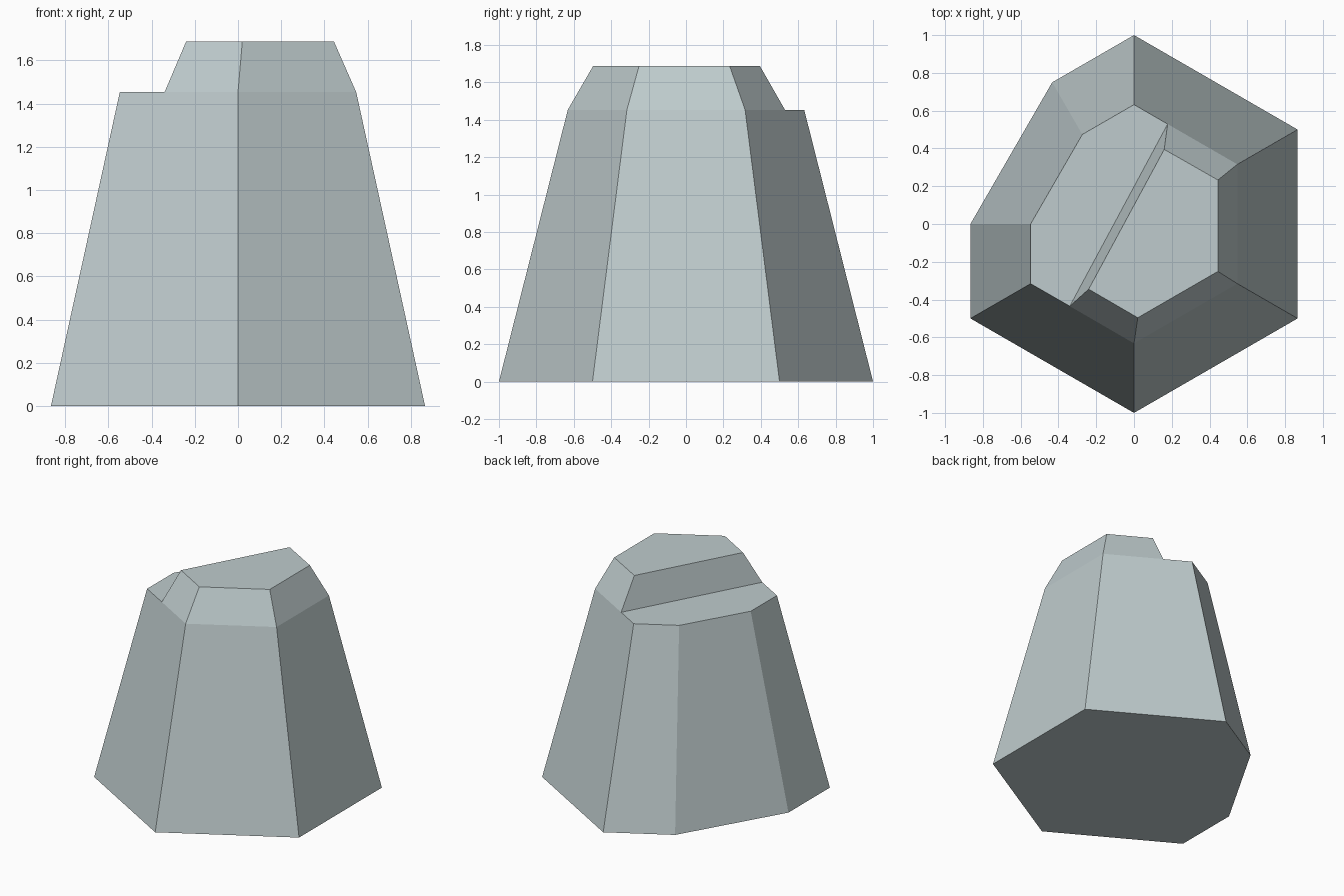
import bpy, bmesh

if "Cube" in bpy.data.objects:
    bpy.data.objects.remove(bpy.data.objects["Cube"])

stone = bpy.data.materials.new("pale_grey_blue")
stone.diffuse_color = (0.52, 0.60, 0.61, 1)
stone.use_nodes = True
stone.node_tree.nodes["Principled BSDF"].inputs["Base Color"].default_value = stone.diffuse_color

Z1, Z2, TAPER = 1.453, 1.688, 0.632

# Plan outline: hexagon with one corner cut off
base = [(0, 1), (-0.866, -0.5), (0, -1), (0.866, -0.5), (0.866, 0.5)]
base[1:1] = [(-0.433, 0.75), (-0.866, 0)]
ring = [(x * TAPER, y * TAPER) for x, y in base]
# Raised block foot sits on the ring's right side, split by a slanted line
foot_back, foot_front = (0.178, 0.529), (-0.34, -0.435)
top = [(-0.24, -0.345), (0.02, -0.496), (0.444, -0.251), (0.444, 0.233), (0.16, 0.395)]

bm = bmesh.new()


def verts(points, z):
    return [bm.verts.new((x, y, z)) for x, y in points]


b, m, t = verts(base, 0), verts(ring, Z1), verts(top, Z2)
fb, ff = verts([foot_back, foot_front], Z1)

# Underside and tapered body walls (step points included on their two edges)
bm.faces.new(b[::-1])
for i in range(7):
    j = (i + 1) % 7
    extra = {3: [ff], 6: [fb]}.get(i, [])
    bm.faces.new([b[i], b[j], m[j]] + extra + [m[i]])

# Low ledge
bm.faces.new([m[0], m[1], m[2], m[3], ff, fb])

# Raised block: sloped sides and flat top
foot = [ff, m[4], m[5], m[6], fb]
for i in range(5):
    j = (i + 1) % 5
    bm.faces.new([foot[i], foot[j], t[j], t[i]])
bm.faces.new(t)
bmesh.ops.recalc_face_normals(bm, faces=bm.faces)

mesh = bpy.data.meshes.new("stepped_block")
bm.to_mesh(mesh)
bm.free()
mesh.materials.append(stone)
obj = bpy.data.objects.new("stepped_block", mesh)
bpy.context.collection.objects.link(obj)
